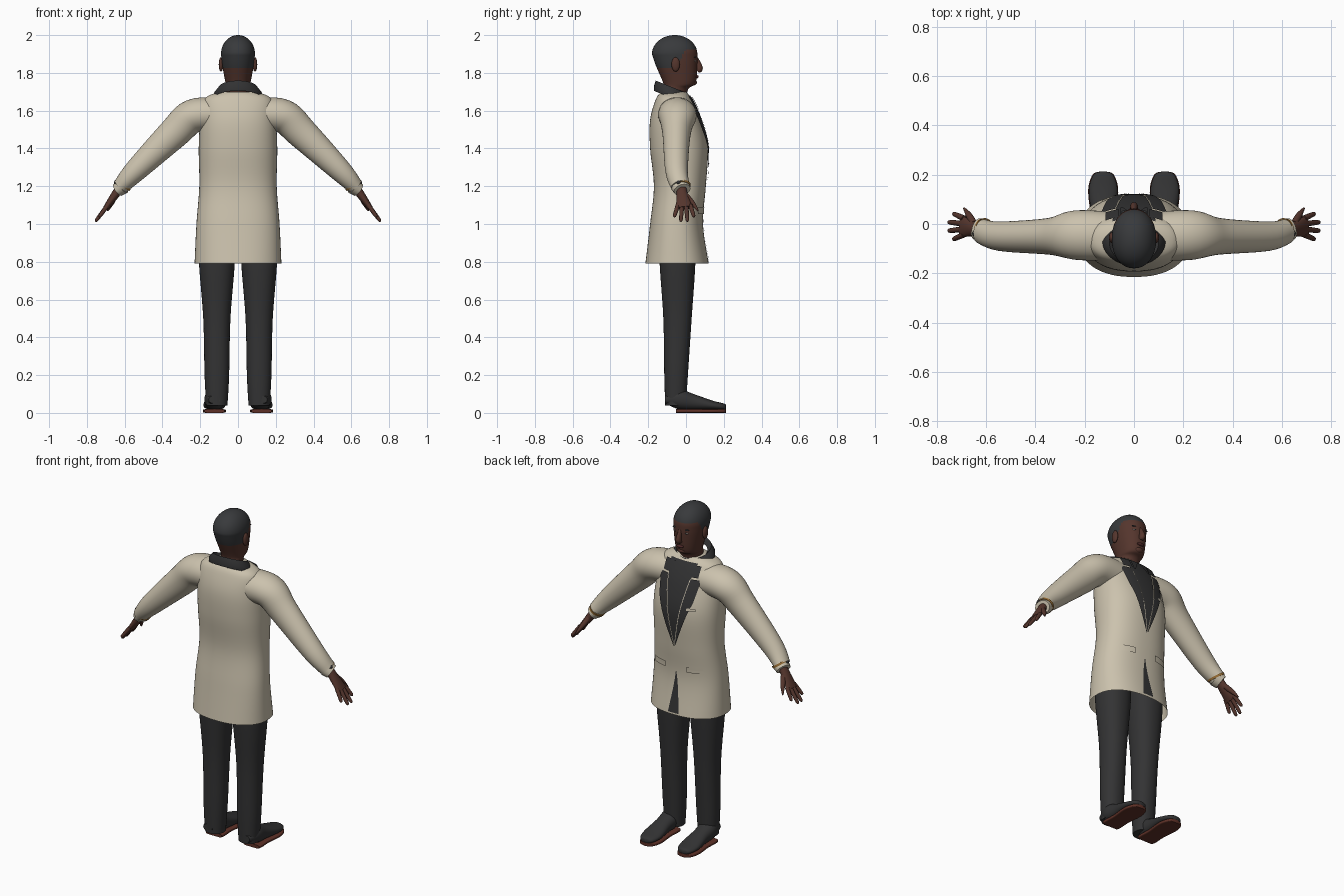
import bpy
import math
from mathutils import Vector

cube = bpy.data.objects.get("Cube")
if cube:
    bpy.data.objects.remove(cube)


def material(name, *rgb):
    mat = bpy.data.materials.new(name)
    mat.use_nodes = True
    mat.diffuse_color = (*rgb, 1)
    shader = mat.node_tree.nodes["Principled BSDF"]
    shader.inputs["Base Color"].default_value = (*rgb, 1)
    shader.inputs["Roughness"].default_value = .8
    return mat


CREAM = material("cream cloth", .6, .54, .42)
BLACK = material("black cloth", .033, .033, .034)
HAIR = material("black hair", .04, .042, .045)
SKIN = material("brown skin", .09, .036, .026)
LIPS = material("dark lips", .07, .02, .02)
GOLD = material("gold trim", .34, .17, .04)
SOLE = material("red brown sole", .11, .03, .02)
WHITE = material("eye white", .45, .42, .38)


def build(name, verts, faces, mats, mirror=False):
    mesh = bpy.data.meshes.new(name)
    mesh.from_pydata(verts, [], faces)
    for mat in mats:
        mesh.materials.append(mat)
    part = bpy.data.objects.new(name, mesh)
    bpy.context.collection.objects.link(part)
    if mirror:
        part.modifiers.new("mirror", 'MIRROR')
    bpy.ops.object.select_all(action='DESELECT')
    part.select_set(True)
    bpy.context.view_layer.objects.active = part
    bpy.ops.object.shade_smooth_by_angle(angle=math.radians(50))
    return part


def refine(rows, steps=6):
    """Smooth spline through a list of section tuples."""
    def blend(before, start, end, after, t):
        leave, arrive = (end - before) / 2, (after - start) / 2
        ease = t * t * (3 - 2 * t)
        return (start + (end - start) * ease
                + leave * t * (1 - t) ** 2 - arrive * t * t * (1 - t))

    padded = [rows[0], *rows, rows[-1]]
    fine = []
    for group in zip(padded, padded[1:], padded[2:], padded[3:]):
        for step in range(steps):
            fine.append([blend(*values, step / steps) for values in zip(*group)])
    return fine + [rows[-1]]


def ring(center, u, v, count, power=2):
    """Superelliptic ring; u and v are the half-axis vectors."""
    points = []
    for i in range(count):
        angle = math.tau * i / count
        c, s = math.cos(angle), math.sin(angle)
        points.append(Vector(center) + u * math.copysign(abs(c) ** (2 / power), c)
                      + v * math.copysign(abs(s) ** (2 / power), s))
    return points


def loft(name, rings, mats, bottom=True, top=True, mirror=False):
    count = len(rings[0])
    verts = [point for section in rings for point in section]
    faces = []
    for low in range(0, len(verts) - count, count):
        for i in range(count):
            j = (i + 1) % count
            faces.append((low + i, low + j, low + count + j, low + count + i))
    if bottom:
        faces.append(list(reversed(range(count))))
    if top:
        faces.append(list(range(len(verts) - count, len(verts))))
    return build(name, verts, faces, mats, mirror)


def upright(rows, x=0, count=40, power=2, tilt=0):
    """Horizontal rings from (z, half width, back y, front y)."""
    rings = []
    for z, width, back, front in rows:
        depth = (front - back) / 2
        rings.append(ring((x, back + depth, z), Vector((width, 0, 0)),
                          Vector((0, depth, tilt * depth)), count, power))
    return rings


def tube(name, rows, mat, count=24, mirror=True):
    """Limb along (x, y, z, radius along y, radius across)."""
    rows = refine(rows)
    path = [Vector(row[:3]) for row in rows]
    rings = []
    for i, (*_, deep, across) in enumerate(rows):
        along = path[min(i + 1, len(path) - 1)] - path[max(i - 1, 0)]
        side = along.cross(Vector((0, 1, 0))).normalized()
        front = side.cross(along).normalized()
        rings.append(ring(path[i], front * deep, side * across, count))
    loft(name, rings, [mat], mirror=mirror)


def ball(name, mat, place, size, mirror=False):
    x, y, z = place
    wide, deep, tall = size
    rows = []
    for k in range(13):
        angle = math.pi * (k / 12 - .5)
        r = max(math.cos(angle), .01)
        rows.append((z + tall * math.sin(angle), wide * r, y - deep * r, y + deep * r))
    loft(name, upright(rows, x, 20), [mat], mirror=mirror)


# Coat body, open at the hem
COAT = refine([(.79, .23, -.215, .12), (1, .22, -.19, .09), (1.2, .205, -.17, .105),
               (1.4, .208, -.19, .115), (1.55, .2, -.19, .08), (1.66, .18, -.16, .03),
               (1.7, .1, -.13, 0)])
POWER = 2.3
loft("coat_body", upright(COAT, count=72, power=POWER), [CREAM], bottom=False)


def coat_front(x, z):
    for low, high in zip(COAT, COAT[1:]):
        if z <= high[0]:
            break
    t = (z - low[0]) / (high[0] - low[0])
    width, back, front = (a + (b - a) * t for a, b in zip(low[1:], high[1:]))
    bulge = max(0, 1 - abs(x / width) ** POWER) ** (1 / POWER)
    return (back + front) / 2 + (front - back) / 2 * bulge


def panel(name, mat, bottom, top, inner, outer, lift, mirror=True, rows=24, columns=8):
    """Thin plate on the coat front between two edge rules."""
    verts = []
    for row in range(rows + 1):
        z = bottom + (top - bottom) * row / rows
        for column in range(columns + 1):
            x = inner(z) + (outer(z) - inner(z)) * column / columns
            verts.append((x, coat_front(x, z) + lift, z + lift / 3))
    wide = columns + 1
    faces = [(k, k + wide, k + wide + 1, k + 1)
             for k in range(rows * wide) if k % wide < columns]
    build(name, verts, faces, [mat], mirror)


def opening(z):
    return .002 + .18 * (z - 1.2)


def lapel_edge(z):
    return opening(z) + min(.06, .004 + .2 * (z - 1.2))


def vent(z):
    return .002 + .14 * (1.04 - z)


# Shirt front, lapels, piping, vent and pockets
panel("shirt_front", BLACK, 1.2, 1.68, lambda z: -opening(z), opening, .004, False)
panel("lapels", BLACK, 1.2, 1.6, opening, lapel_edge, .008)
panel("upper_lapels", BLACK, 1.61, 1.67, lambda z: .06, lambda z: .115, .008)
panel("lapel_piping", CREAM, 1.2, 1.6, lambda z: opening(z) - .002,
      lambda z: opening(z) + .002, .0095)
panel("collar_points", BLACK, 1.6, 1.67, lambda z: .6 * (1.675 - z), lambda z: .055, .0098)
panel("front_vent", BLACK, .8, 1.04, lambda z: -vent(z), vent, .004, False)
panel("pocket_flaps", CREAM, 1.05, 1.085, lambda z: .07, lambda z: .16, .008)
panel("breast_pocket", CREAM, 1.43, 1.445, lambda z: -.13, lambda z: -.08, .0098, False)

# Sleeves, cuffs and trim
tube("sleeves", [(.1, -.05, 1.58, .1, .09), (.24, -.045, 1.57, .1, .09),
                 (.34, -.05, 1.48, .075, .083), (.54, -.05, 1.285, .06, .06),
                 (.62, -.03, 1.2, .05, .043)], CREAM, 36)
tube("cuff_trim", [(.606, -.03, 1.21, .054, .047), (.613, -.03, 1.2, .053, .046)], GOLD, 36)
tube("cuffs", [(.61, -.03, 1.2, .05, .043), (.637, -.02, 1.18, .045, .037)], CREAM, 36)
ball("cuff_buttons", BLACK, (.645, -.04, 1.22), (.012, .012, .012), True)

# Hands with four spread fingers and a thumb
tube("palms", [(.62, -.025, 1.2, .026, .022), (.65, -.02, 1.155, .03, .022),
               (.7, -.01, 1.085, .044, .014)], SKIN)
for number in range(4):
    spread = number - 1.5
    root = Vector((.69, .022 * spread - .01, 1.1))
    tip = Vector((.757, .035 * spread - .01, 1.01))
    tip += Vector((-.01, 0, .012)) * spread * spread
    tube("fingers_" + "abcd"[number],
         [(*root.lerp(tip, t), r, r) for t, r in ((0, .012), (.5, .011), (.9, .009), (1, .003))],
         SKIN, 12)
tube("thumbs", [(.65, 0, 1.15, .016, .015), (.67, .035, 1.11, .013, .013),
                (.69, .064, 1.07, .004, .004)], SKIN, 12)

# Trousers
legs = refine([(.04, .056, -.11, 0), (.2, .065, -.115, .01), (.5, .072, -.12, .03),
               (.8, .095, -.14, .05), (1, .095, -.14, .05)])
loft("trouser_legs", upright(legs, .112, power=2.2), [BLACK], mirror=True)

# Shoes and soles from (y, half width, bottom z, top z)
shoe = refine([(-.11, .03, .05, .09), (-.04, .052, .02, .125), (.04, .05, .015, .1),
               (.14, .058, .015, .065), (.2, .04, .015, .05), (.213, .01, .02, .04)])
sole = [(y, width + .003, 0, .02) for y, width, *_ in shoe if y > -.06]
for name, rows, mat, power in (("shoes", shoe, BLACK, 2.2), ("shoe_soles", sole, SOLE, 5)):
    rings = [ring((.125, y, (low + high) / 2), Vector((width, 0, 0)),
                  Vector((0, 0, (low - high) / 2)), 32, power)
             for y, width, low, high in rows]
    loft(name, rings, [mat], mirror=True)

# Collar, higher at the nape
loft("collar", upright([(1.665, .128, -.17, .03), (1.69, .128, -.17, .03),
                        (1.725, .1, -.16, .01), (1.7, .08, -.14, 0)], tilt=-.4),
     [BLACK], bottom=False, top=False)

# Neck and face, closed by a domed skull
skull = refine([(1.6, .06, -.12, 0), (1.71, .06, -.12, .01), (1.745, .066, -.12, .05),
                (1.84, .083, -.16, .06), (1.9, .09, -.18, .06)])
for step in range(1, 20):
    angle = math.pi / 2 * step / 20
    shrink = math.cos(angle)
    skull.append((1.9 + .1 * math.sin(angle), .09 * shrink,
                  -.06 - .12 * shrink, -.06 + .12 * shrink))
head = loft("head", upright(skull, count=64, power=2.15), [SKIN, HAIR])

# Hairline climbs from the nape to the forehead
for face in head.data.polygons:
    climb = min(1, max(0, face.center.y * 20 + 1.1))
    face.material_index = int(face.center.z > 1.82 + .1 * climb)

# Features
tube("nose", [(0, .055, 1.88, .008, .008), (0, .07, 1.825, .019, .016),
              (0, .06, 1.81, .01, .015)], SKIN, 16, False)
ball("ears", SKIN, (.09, -.055, 1.845), (.012, .022, .038), True)
ball("eye_whites", WHITE, (.034, .045, 1.863), (.013, .008, .005), True)
ball("pupils", HAIR, (.034, .05, 1.863), (.005, .005, .005), True)
ball("eyebrows", HAIR, (.035, .048, 1.884), (.02, .007, .004), True)
ball("lips", LIPS, (0, .056, 1.78), (.023, .011, .009))
ball("chin", SKIN, (0, .04, 1.75), (.026, .018, .016))
